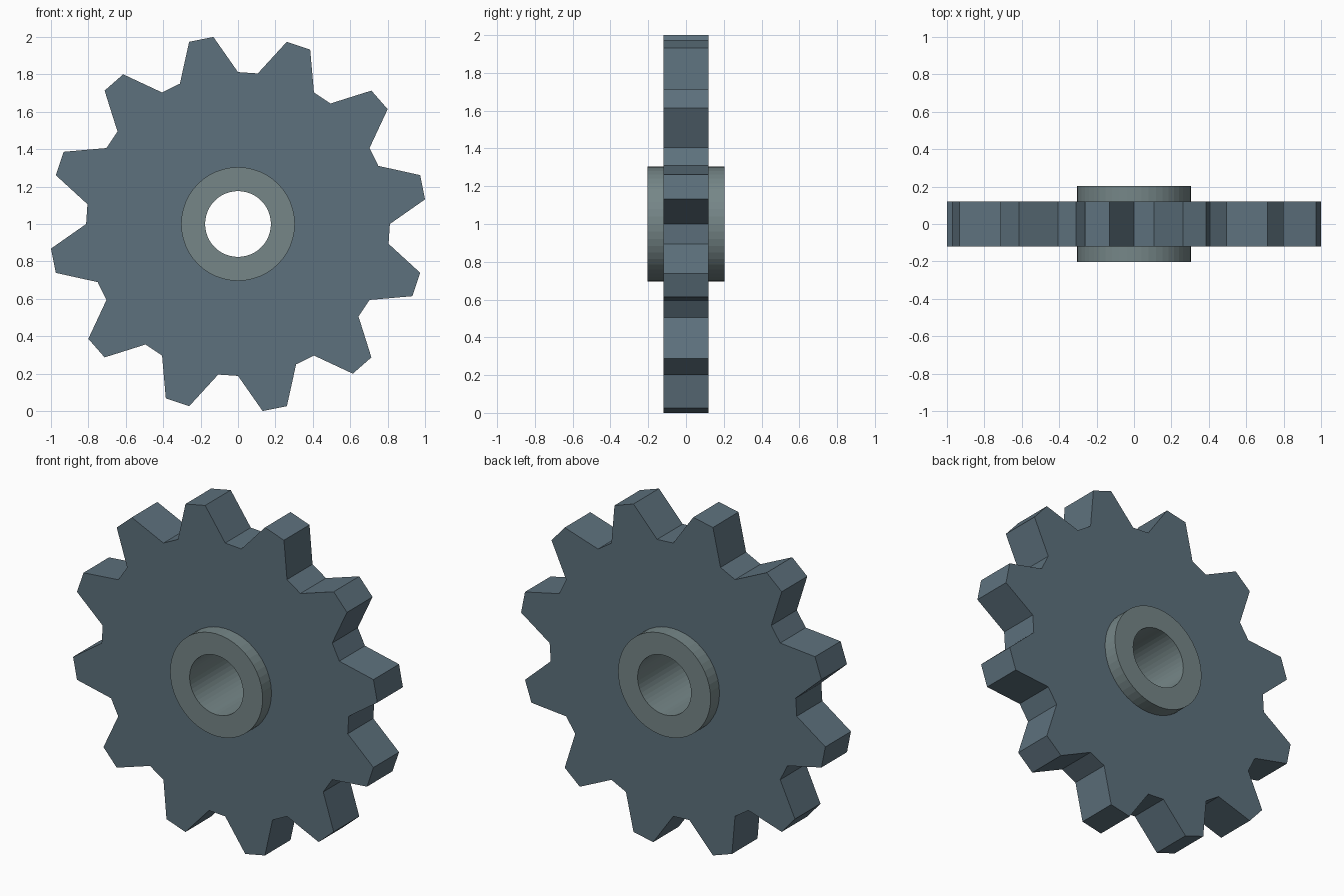
import bpy, bmesh
from math import cos, sin, tau

if "Cube" in bpy.data.objects:
    bpy.data.objects.remove(bpy.data.objects["Cube"])

N = 48            # points round each ring: 12 teeth x 4 outline points
CENTRE_Z = 1.0


def material(name, rgb):
    mat = bpy.data.materials.new(name)
    mat.diffuse_color = (*rgb, 1)
    mat.use_nodes = True
    mat.node_tree.nodes["Principled BSDF"].inputs["Base Color"].default_value = mat.diffuse_color
    return mat


def ring(name, outer, inner, half_depth, mat):
    """Closed ring about the y axis; outer(i) gives the radius at point i."""
    bm = bmesh.new()

    def loop(radius, y):
        return [bm.verts.new((radius(i) * cos(tau * i / N), y,
                              radius(i) * sin(tau * i / N))) for i in range(N)]

    bore = lambda i: inner
    loops = [loop(outer, -half_depth), loop(outer, half_depth),
             loop(bore, half_depth), loop(bore, -half_depth)]
    for k in range(4):
        a, b = loops[k], loops[(k + 1) % 4]
        for i in range(N):
            j = (i + 1) % N
            bm.faces.new((a[i], a[j], b[j], b[i]))
    bmesh.ops.recalc_face_normals(bm, faces=bm.faces)
    mesh = bpy.data.meshes.new(name)
    bm.to_mesh(mesh)
    bm.free()
    mesh.materials.append(mat)
    obj = bpy.data.objects.new(name, mesh)
    obj.location.z = CENTRE_Z
    bpy.context.collection.objects.link(obj)
    return obj


# Toothed plate: two tip points, then two root points, per tooth
ring("gear_plate", lambda i: 1.0086 if i % 4 in (1, 2) else 0.812, 0.295, 0.12,
     material("dark_steel", (0.11, 0.165, 0.205)))

# Hub sleeve with the axle bore
ring("hub", lambda i: 0.304, 0.176, 0.203,
     material("light_steel", (0.18, 0.24, 0.245)))
